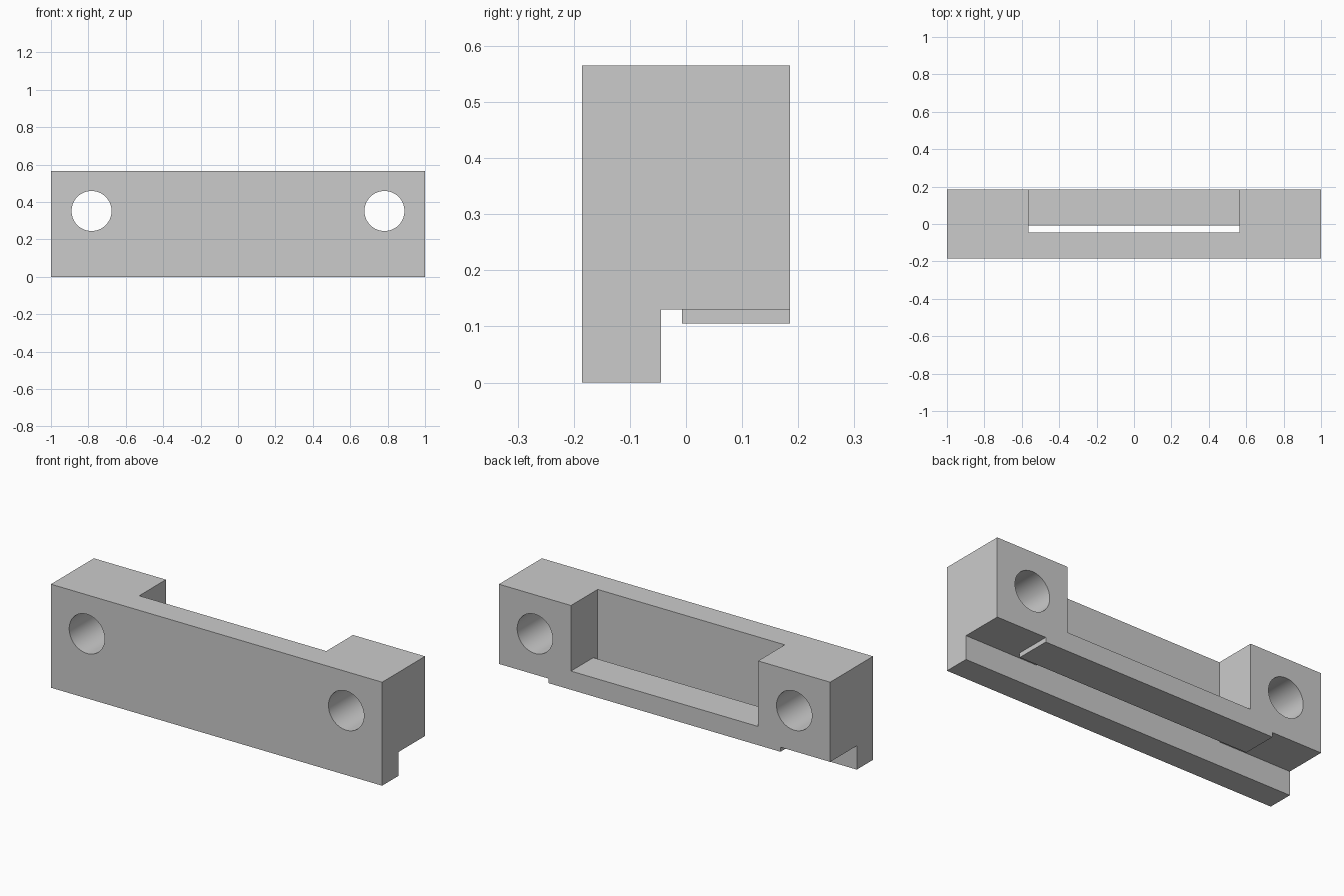
import bpy, bmesh, math
from mathutils import Vector

if "Cube" in bpy.data.objects:
    bpy.data.objects.remove(bpy.data.objects["Cube"])

HALF_X, HALF_Y, TOP = 1.0, 0.185, 0.565
PLATE = -0.045      # back face of the front plate
LEDGE = -0.007      # front edge of the floor ledge
UNDER = 0.13        # underside of the end blocks
POCKET = 0.565      # half width of the pocket


def prism(name, points, sweep):
    """Extrude a closed 3D outline along the sweep vector."""
    bm = bmesh.new()
    face = bm.faces.new([bm.verts.new(p) for p in points])
    out = bmesh.ops.extrude_face_region(bm, geom=[face], use_keep_orig=True)
    moved = [v for v in out["geom"] if isinstance(v, bmesh.types.BMVert)]
    bmesh.ops.translate(bm, verts=moved, vec=Vector(sweep))
    bmesh.ops.recalc_face_normals(bm, faces=bm.faces)
    mesh = bpy.data.meshes.new(name)
    bm.to_mesh(mesh)
    bm.free()
    obj = bpy.data.objects.new(name, mesh)
    bpy.context.collection.objects.link(obj)
    return obj


def along_x(name, yz, half):
    return prism(name, [(-half, y, z) for y, z in yz], (2 * half, 0, 0))


def along_y(name, xz, y0, y1):
    return prism(name, [(x, y0, z) for x, z in xz], (0, y1 - y0, 0))


def cut(target, cutter):
    mod = target.modifiers.new(cutter.name, 'BOOLEAN')
    mod.operation, mod.solver, mod.object = 'DIFFERENCE', 'EXACT', cutter
    bpy.context.view_layer.objects.active = target
    bpy.ops.object.modifier_apply(modifier=mod.name)
    bpy.data.objects.remove(cutter)


# Solid bracket block
bracket = along_x("mounting_bracket", [(-HALF_Y, 0), (HALF_Y, 0),
                                       (HALF_Y, TOP), (-HALF_Y, TOP)], HALF_X)

# Step under the back, leaving a shallow central rib
right = [(1.1, -0.1), (1.1, UNDER), (0.7, UNDER), (0.7, 0.105)]
left = [(-x, z) for x, z in reversed(right)]
cut(bracket, along_y("underside_cutter", right + left, PLATE, 0.3))

# Groove between the front plate and the rib
cut(bracket, along_x("groove_cutter", [(PLATE, 0.05), (LEDGE, 0.05),
                                       (LEDGE, UNDER), (PLATE, UNDER)], 0.75))

# Pocket open to the top and back, with a through slot in its floor
cut(bracket, along_x("pocket_cutter", [(PLATE, 0.05), (LEDGE, 0.05), (LEDGE, 0.207),
                                       (0.3, 0.207), (0.3, 0.7), (PLATE, 0.7)], POCKET))

# Bolt holes through both end blocks
for side in (-1, 1):
    ring = [(side * 0.783 + 0.107 * math.cos(a), 0.352 + 0.107 * math.sin(a))
            for a in (math.tau * i / 64 for i in range(64))]
    cut(bracket, along_y("bolt_hole_cutter", ring, -0.3, 0.3))

bpy.ops.object.select_all(action='DESELECT')
bracket.select_set(True)
bpy.context.view_layer.objects.active = bracket
bpy.ops.object.shade_smooth_by_angle(angle=math.radians(30))
